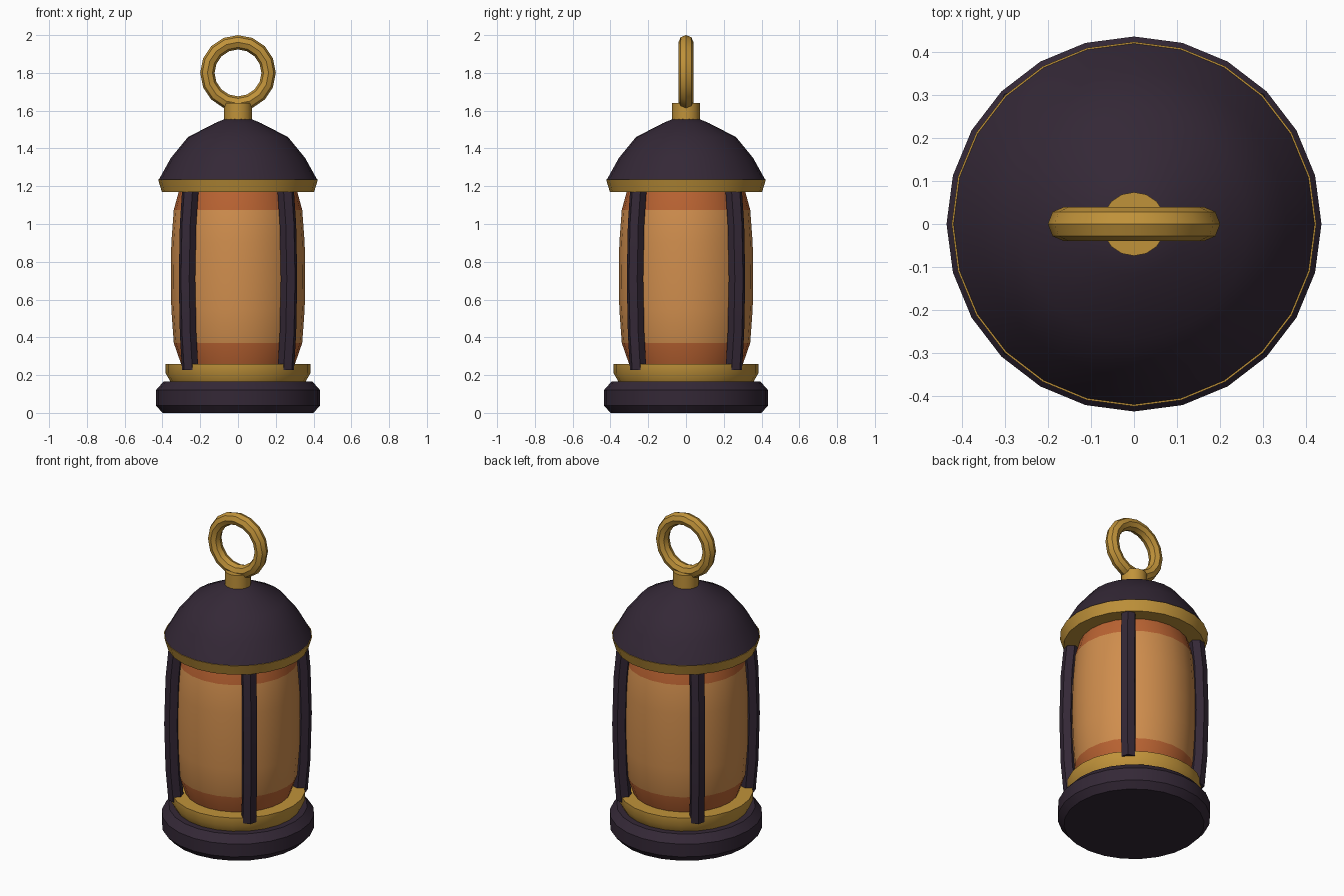
import bpy
import bmesh
import math
from mathutils import Vector

if "Cube" in bpy.data.objects:
    bpy.data.objects.remove(bpy.data.objects["Cube"])


def material(name, rgb):
    m = bpy.data.materials.new(name)
    m.diffuse_color = (*rgb, 1.0)
    m.use_nodes = True
    m.node_tree.nodes["Principled BSDF"].inputs["Base Color"].default_value = m.diffuse_color
    return m


dark = material("dark plum metal", (0.034, 0.021, 0.037))
brass = material("brass", (0.53, 0.29, 0.042))
amber = material("amber glass", (0.63, 0.27, 0.075))
rust = material("rust orange glass", (0.49, 0.125, 0.032))


def finish(name, bm, mats, angle=40):
    bmesh.ops.recalc_face_normals(bm, faces=bm.faces[:])
    mesh = bpy.data.meshes.new(name)
    bm.to_mesh(mesh)
    bm.free()
    obj = bpy.data.objects.new(name, mesh)
    bpy.context.collection.objects.link(obj)
    for m in mats:
        mesh.materials.append(m)
    bpy.ops.object.select_all(action='DESELECT')
    obj.select_set(True)
    bpy.context.view_layer.objects.active = obj
    bpy.ops.object.shade_smooth_by_angle(angle=math.radians(angle))
    return obj


def skin(bm, rings, closed=False):
    """Join rings of points with quads; cap the ends unless closed."""
    loops = [[bm.verts.new(p) for p in ring] for ring in rings]
    n = len(loops[0])
    pairs = list(zip(loops, loops[1:]))
    if closed:
        pairs.append((loops[-1], loops[0]))
    else:
        bm.faces.new(loops[0])
        bm.faces.new(loops[-1])
    for a, b in pairs:
        for i in range(n):
            j = (i + 1) % n
            bm.faces.new((a[i], a[j], b[j], b[i]))


def lathe(name, profile, mats, sides=24):
    """Turn a (radius, height) profile about the z axis."""
    bm = bmesh.new()
    turn = [math.tau * i / sides for i in range(sides)]
    skin(bm, [[(r * math.cos(t), r * math.sin(t), z) for t in turn]
              for r, z in profile])
    return finish(name, bm, mats)


# Base, brass collars and domed roof
lathe("base", [(0.40, 0), (0.435, 0.04), (0.435, 0.12), (0.395, 0.165)], [dark])
lathe("lower_collar", [(0.355, 0.16), (0.383, 0.21), (0.383, 0.26)], [brass])
lathe("upper_collar", [(0.403, 1.17), (0.423, 1.235)], [brass])
lathe("roof", [(0.42, 1.233), (0.355, 1.35), (0.265, 1.46),
               (0.12, 1.535), (0.06, 1.56)], [dark])
lathe("finial", [(0.074, 1.545), (0.074, 1.64)], [brass], 16)

# Bulging glass with tinted bands at both ends
glass = lathe("glass", [(0.30, 0.255), (0.34, 0.37), (0.353, 0.55), (0.356, 0.72),
                        (0.353, 0.9), (0.34, 1.075), (0.31, 1.185)], [amber, rust])
for face in glass.data.polygons:
    face.material_index = 0 if 0.37 < face.center.z < 1.075 else 1

# Four bowed hexagonal posts, one edge facing outward
path = [(0.358, 0.228), (0.374, 0.42), (0.382, 0.71), (0.374, 1.0), (0.356, 1.19)]
for k in range(4):
    a = math.radians(45 + 90 * k)
    out = Vector((math.cos(a), math.sin(a), 0))
    side = Vector((-math.sin(a), math.cos(a), 0))
    rings = []
    for r, z in path:
        centre = out * r + Vector((0, 0, z))
        rings.append([centre + 0.045 * (out * math.cos(t) + side * math.sin(t))
                      for t in (math.tau * i / 6 for i in range(6))])
    bm = bmesh.new()
    skin(bm, rings)
    finish(f"post_{k + 1}", bm, [dark], 30)

# Carrying ring
rings = []
for i in range(16):
    t = math.tau * i / 16
    ring = []
    for j in range(8):
        p = math.tau * j / 8
        r = 0.162 + 0.038 * math.cos(p)
        ring.append((r * math.cos(t), 0.04 * math.sin(p), 1.8 + r * math.sin(t)))
    rings.append(ring)
bm = bmesh.new()
skin(bm, rings, closed=True)
finish("carrying_ring", bm, [brass], 30)
